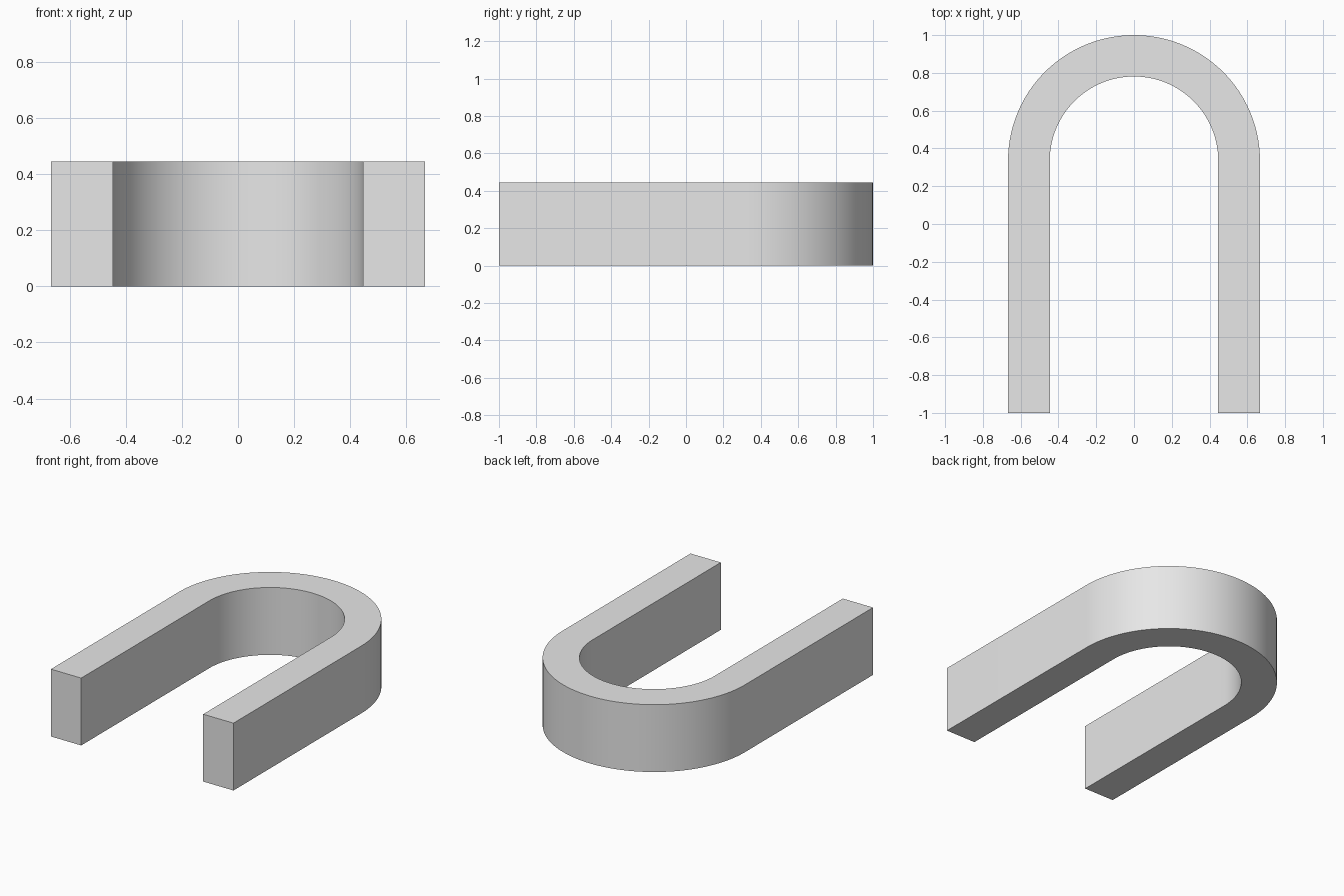
import bpy, bmesh
from math import pi, cos, sin

cube = bpy.data.objects.get("Cube")
if cube:
    bpy.data.objects.remove(cube, do_unlink=True)

OUTER, INNER = 0.667, 0.446
HEIGHT = 0.445
FRONT, ARC_Y = -1.0, 0.335
SEGMENTS = 64

# Plain grey
grey = bpy.data.materials.new("light grey")
grey.use_nodes = True
colour = (0.8, 0.8, 0.8, 1)
grey.diffuse_color = colour
grey.node_tree.nodes["Principled BSDF"].inputs["Base Color"].default_value = colour


def u_path(radius):
    """Points from the right leg tip, round the bend, to the left leg tip."""
    rise = 1 - OUTER - ARC_Y + radius
    if radius == INNER:
        rise = INNER
    angles = [pi - pi * i / SEGMENTS for i in range(SEGMENTS + 1)]
    bend = [(radius * cos(a), ARC_Y + rise * sin(a), 0) for a in angles]
    return [(-radius, FRONT, 0)] + bend + [(radius, FRONT, 0)]


# Horseshoe profile as a strip, extruded upward
bm = bmesh.new()
outer = [bm.verts.new(p) for p in u_path(OUTER)]
inner = [bm.verts.new(p) for p in u_path(INNER)]
for i in range(len(outer) - 1):
    bm.faces.new((outer[i], outer[i + 1], inner[i + 1], inner[i]))
top = bmesh.ops.extrude_face_region(bm, geom=bm.faces[:])["geom"]
bmesh.ops.translate(bm, vec=(0, 0, HEIGHT),
                    verts=[g for g in top if isinstance(g, bmesh.types.BMVert)])
bmesh.ops.recalc_face_normals(bm, faces=bm.faces[:])

mesh = bpy.data.meshes.new("u_shaped_bar")
bm.to_mesh(mesh)
bm.free()
mesh.materials.append(grey)
bar = bpy.data.objects.new("u_shaped_bar", mesh)
bpy.context.collection.objects.link(bar)

# Smooth bend, crisp rims
bpy.ops.object.select_all(action="DESELECT")
bar.select_set(True)
bpy.context.view_layer.objects.active = bar
bpy.ops.object.shade_smooth_by_angle(angle=pi / 6)
